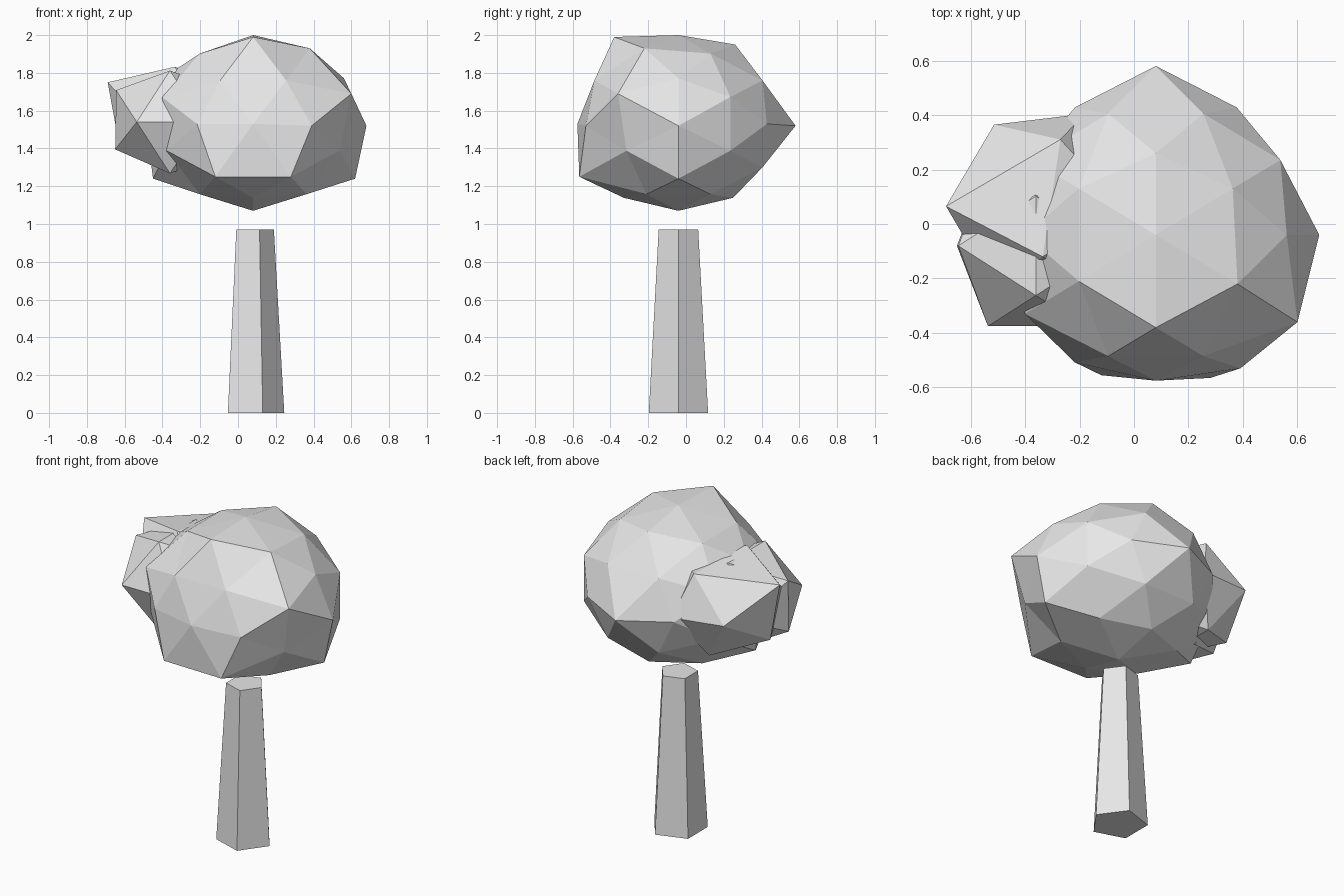
import bpy, bmesh, math
from mathutils import Vector

if "Cube" in bpy.data.objects:
    bpy.data.objects.remove(bpy.data.objects["Cube"])

GREY = bpy.data.materials.new("plain grey")
GREY.diffuse_color = (0.8, 0.8, 0.8, 1)
GREY.use_nodes = True
GREY.node_tree.nodes["Principled BSDF"].inputs["Base Color"].default_value = GREY.diffuse_color


def finish(bm, name):
    bmesh.ops.recalc_face_normals(bm, faces=bm.faces[:])
    me = bpy.data.meshes.new(name)
    bm.to_mesh(me)
    bm.free()
    me.materials.append(GREY)
    ob = bpy.data.objects.new(name, me)
    bpy.context.collection.objects.link(ob)
    return ob


def ico_directions(fine):
    """Icosahedron corners with two-fold axes on x, y, z; plus edge midpoints if fine."""
    g = (1 + math.sqrt(5)) / 2
    pts = []
    for a in (-1, 1):
        for b in (-g, g):
            pts += [Vector((0, a, b)), Vector((a, b, 0)), Vector((b, 0, a))]
    mids = []
    if fine:
        mids = [(p + q).normalized() for i, p in enumerate(pts)
                for q in pts[:i] if (p - q).length < 2.1]
    return [p.normalized() for p in pts] + mids


def foliage(name, centre, radii, fine, moved):
    """Faceted clump; 'moved' maps a direction to a hand-placed corner."""
    bm = bmesh.new()
    for d in ico_directions(fine):
        bm.verts.new(d)
    bmesh.ops.convex_hull(bm, input=bm.verts[:])
    bm.verts.ensure_lookup_table()
    place = {}
    for d, pos in moved.items():
        v = max(bm.verts, key=lambda w: w.co.dot(Vector(d)))
        place[v] = Vector(pos)
    for v in bm.verts:
        base = Vector([c + r * k for c, r, k in zip(centre, radii, v.co)])
        v.co = place.get(v, base)
    return finish(bm, name)


# Main canopy
foliage("canopy", (0.08, -0.04, 1.53), (0.565, 0.55, 0.46), True, {
    (0, 0, 1): (0.08, -0.04, 2.0),
    (1, 0, 0): (0.68, -0.04, 1.52),
    (0, 1, 0): (0.08, 0.58, 1.52),
    (0, -1, 0): (0.08, -0.575, 1.53),
    (0.85, 0, -0.53): (0.62, -0.04, 1.24),
    (-0.85, 0, -0.53): (-0.45, -0.04, 1.24),
    (0, -0.53, 0.85): (0.08, -0.38, 1.99),
    (0, 0.53, 0.85): (0.08, 0.26, 1.95),
    (0.81, -0.5, 0.31): (0.60, -0.36, 1.69),
    (-0.81, -0.5, 0.31): (-0.40, -0.33, 1.67),
    (0.31, -0.81, -0.5): (0.28, -0.565, 1.25),
    (-0.31, -0.81, -0.5): (-0.12, -0.555, 1.25),
    (0.53, -0.85, 0): (0.39, -0.53, 1.52),
    (0.5, -0.31, 0.81): (0.38, -0.22, 1.93),
})

# Two overlapping side clumps
foliage("side_clump_front", (-0.36, -0.08, 1.54), (0.335, 0.347, 0.32), False, {
    (-0.85, 0, -0.53): (-0.65, -0.08, 1.395),
})
foliage("side_clump_back", (-0.335, 0.065, 1.56), (0.34, 0.352, 0.32), False, {
    (-0.85, 0, 0.53): (-0.69, 0.065, 1.75),
    (0, 0.53, 0.85): (-0.27, 0.31, 1.80),
    (0.53, 0.85, 0): (-0.18, 0.405, 1.54),
})

# Tapered five-sided trunk
bm = bmesh.new()
rings = []
for r, z in ((0.165, 0.0), (0.11, 0.97)):
    rings.append([bm.verts.new((0.08 + r * math.cos(math.tau * i / 5),
                                -0.04 + r * math.sin(math.tau * i / 5), z))
                  for i in range(5)])
low, high = rings
for i in range(5):
    j = (i + 1) % 5
    bm.faces.new((low[i], low[j], high[j], high[i]))
bm.faces.new(low[::-1])
bm.faces.new(high)
finish(bm, "trunk")
